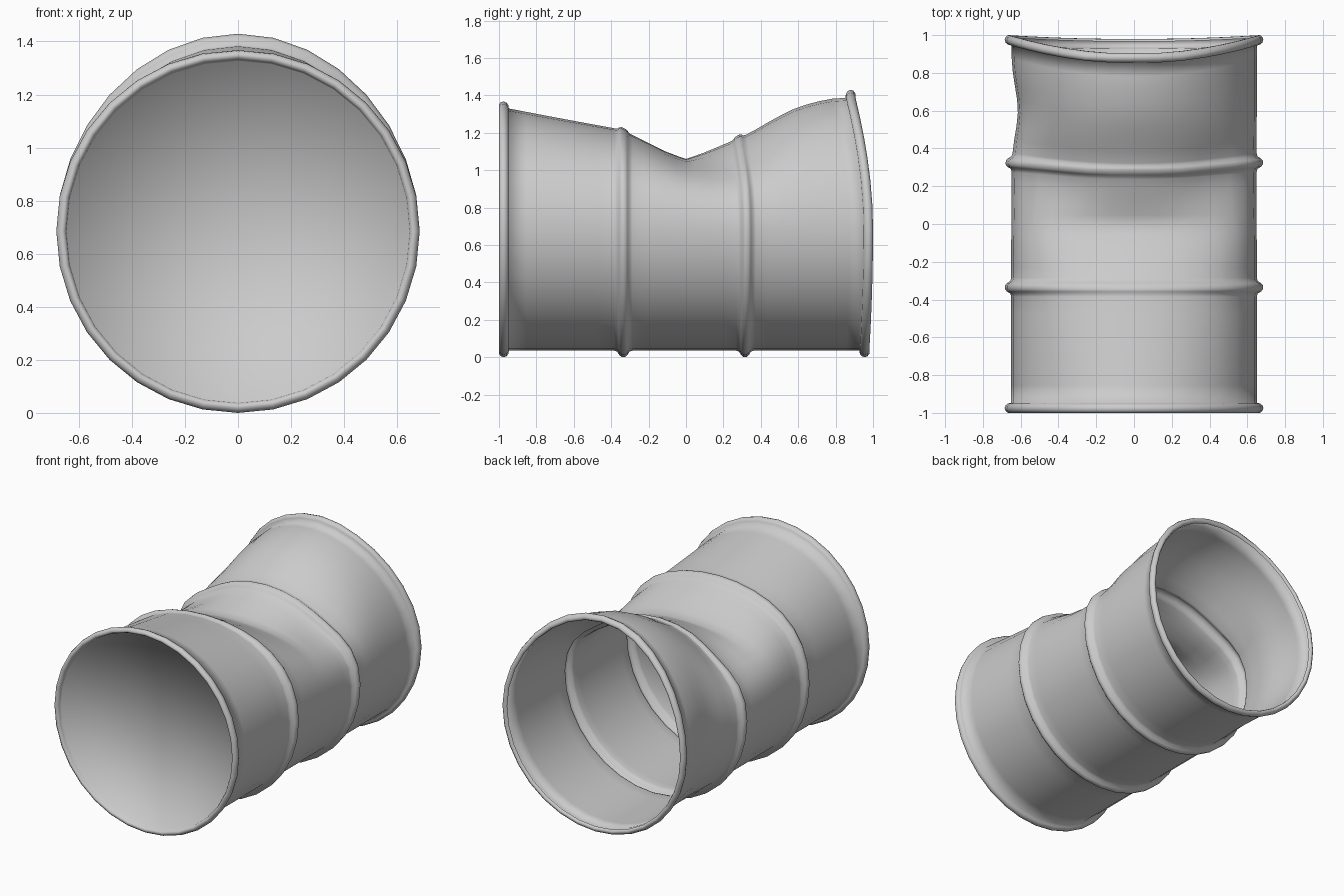
import bpy, bmesh, math

if "Cube" in bpy.data.objects:
    bpy.data.objects.remove(bpy.data.objects["Cube"])

SEG = 32
R = 0.65      # wall radius
C = 0.685     # axis height

# how far the top is pushed down along the length (negative = bulged up)
DENT = [(-1, 0), (-0.95, 0.005), (-0.7, 0.053), (-0.38, 0.112), (-0.28, 0.15),
        (-0.1, 0.24), (0, 0.275), (0.1, 0.245), (0.28, 0.18), (0.4, 0.135),
        (0.55, 0.06), (0.7, -0.005), (0.85, -0.045), (1.0, -0.055)]


def dent(y):
    for (a, da), (b, db) in zip(DENT, DENT[1:]):
        if y <= b:
            return da + (db - da) * max(0, (y - a) / (b - a))
    return DENT[-1][1]


def crush(x, y, z):
    """Crumple a point of the straight drum."""
    u = (z - C) / R
    nx, ny, nz = x, y, z
    if u > 0:
        nz -= dent(y) * u * u
    if y > 0:
        ny -= min(1, 1.5 * y) * (0.095 if u > 0 else 0.02) * min(1, u * u)
    if x < 0:
        nx += 0.035 * math.exp(-((y - 0.6) / 0.17) ** 2) * (x / R) ** 2
    # both shoulders pushed in around the rear hoop
    side = math.atan2(z - C, abs(x))
    push = 0.065 * math.exp(-((y - 0.24) / 0.22) ** 2) * math.exp(-((side - 0.8) / 0.42) ** 2)
    nx -= math.copysign(push * 0.7, x) if abs(x) > 0.01 else 0
    nz -= push * 0.7
    return nx, ny, nz


# lathe profile (y, radius): rolled rims, walls and two hoops
rim = [(-0.967, 0.645), (-0.985, 0.648), (-0.998, 0.655), (-1.0, 0.667), (-0.99, 0.68),
       (-0.975, 0.685), (-0.96, 0.68), (-0.95, 0.668), (-0.947, 0.65)]


def hoop(y):
    return [(y - 0.05, R), (y - 0.033, 0.655), (y - 0.022, 0.673), (y - 0.01, 0.683),
            (y + 0.01, 0.683), (y + 0.022, 0.673), (y + 0.033, 0.655), (y + 0.05, R)]


def wall(a, b, n):
    return [(a + (b - a) * i / (n + 1), R) for i in range(1, n + 1)]


profile = (rim + wall(-0.947, -0.385, 5) + hoop(-0.335) + wall(-0.285, 0.0, 4) + [(0, R)]
           + wall(0.0, 0.275, 4) + hoop(0.325) + wall(0.375, 0.947, 7)
           + [(-y, r) for y, r in reversed(rim[1:])])   # back end stays open

bm = bmesh.new()
rings = []
for y, r in profile:
    ring = []
    for i in range(SEG):
        a = 2 * math.pi * i / SEG
        ring.append(bm.verts.new(crush(r * math.cos(a), y, C + r * math.sin(a))))
    rings.append(ring)
for p, q in zip(rings, rings[1:]):
    for i in range(SEG):
        j = (i + 1) % SEG
        bm.faces.new((p[j], p[i], q[i], q[j]))

# front lid
mid = bm.verts.new((0, -0.967, C))
for i in range(SEG):
    bm.faces.new((rings[0][i], rings[0][(i + 1) % SEG], mid))

for f in bm.faces:
    f.smooth = True
bm.normal_update()
mesh = bpy.data.meshes.new("crushed_drum")
bm.to_mesh(mesh)
bm.free()
bpy.context.collection.objects.link(bpy.data.objects.new("crushed_drum", mesh))
